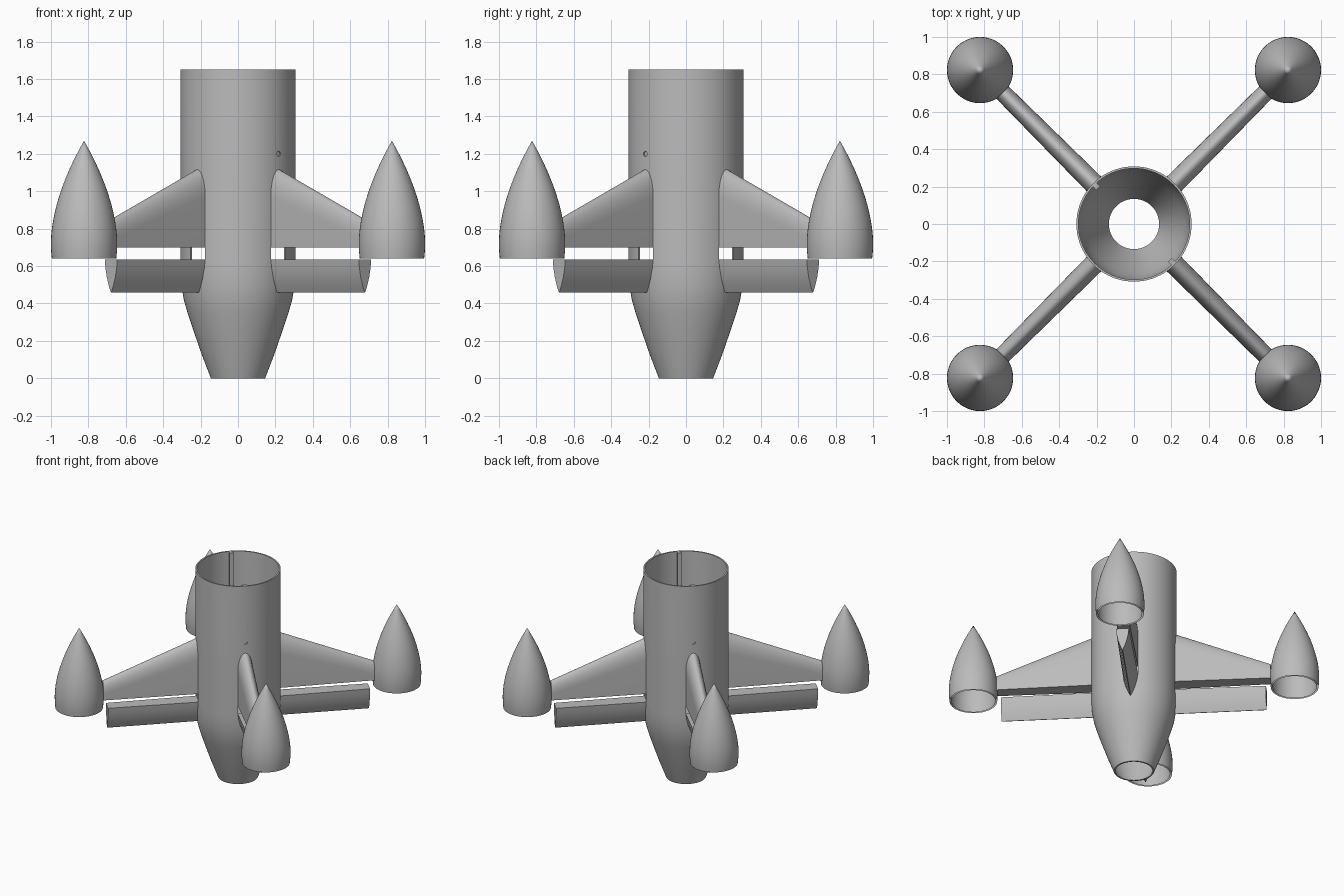
import bpy, bmesh, math
from mathutils import Matrix, Vector

if "Cube" in bpy.data.objects:
    bpy.data.objects.remove(bpy.data.objects["Cube"], do_unlink=True)

grey = bpy.data.materials.new("plain_grey")
grey.use_nodes = True
grey.diffuse_color = (0.5, 0.5, 0.5, 1)
grey.node_tree.nodes["Principled BSDF"].inputs["Base Color"].default_value = (0.5, 0.5, 0.5, 1)


def finish(bm, name, smooth=True):
    bmesh.ops.recalc_face_normals(bm, faces=bm.faces)
    mesh = bpy.data.meshes.new(name)
    bm.to_mesh(mesh)
    bm.free()
    mesh.materials.append(grey)
    obj = bpy.data.objects.new(name, mesh)
    bpy.context.collection.objects.link(obj)
    if smooth:
        bpy.ops.object.select_all(action="DESELECT")
        obj.select_set(True)
        bpy.context.view_layer.objects.active = obj
        bpy.ops.object.shade_smooth_by_angle(angle=math.radians(30))
    return obj


def lathe(name, profile, closed, steps=64):
    """Spin an (r, z) outline around the z axis."""
    bm = bmesh.new()
    verts = [bm.verts.new((r, 0, z)) for r, z in profile]
    edges = [bm.edges.new(p) for p in zip(verts, verts[1:])]
    if closed:
        edges.append(bm.edges.new((verts[-1], verts[0])))
    bmesh.ops.spin(bm, geom=verts + edges, cent=(0, 0, 0), axis=(0, 0, 1),
                   angle=math.tau, steps=steps, use_duplicate=False)
    bmesh.ops.remove_doubles(bm, verts=bm.verts, dist=0.0001)
    return finish(bm, name)


def loft(name, sections):
    """Join two matching closed outlines given as 3D points."""
    bm = bmesh.new()
    a, b = [[bm.verts.new(p) for p in s] for s in sections]
    n = len(a)
    for i in range(n):
        j = (i + 1) % n
        bm.faces.new((a[i], a[j], b[j], b[i]))
    bm.faces.new(a)
    bm.faces.new(b[::-1])
    return finish(bm, name)


def box(name, size, place):
    bm = bmesh.new()
    bmesh.ops.create_cube(bm, size=1, matrix=place @ Matrix.Diagonal((*size, 1)))
    return finish(bm, name, False)


def cut(target, cutter):
    cutter.hide_render = True
    mod = target.modifiers.new("cut", "BOOLEAN")
    mod.object = cutter
    mod.operation = "DIFFERENCE"
    mod.solver = "EXACT"
    bpy.context.view_layer.objects.active = target
    bpy.ops.object.modifier_apply(modifier=mod.name)
    bpy.data.objects.remove(cutter, do_unlink=True)


def turn(degrees):
    return Matrix.Rotation(math.radians(degrees), 4, "Z")


# Hollow fuselage with a narrowed tail
outer = [(0.145, 0), (0.195, 0.13), (0.24, 0.26), (0.27, 0.35), (0.29, 0.42),
         (0.301, 0.49), (0.307, 0.56), (0.308, 0.62), (0.308, 1.65)]
inner = [(r - 0.011, z) for r, z in reversed(outer)]
fuselage = lathe("fuselage", outer + inner, True, 80)

# Slots in the fuselage behind each wing, and two small side holes
for angle in (45, 135, 225, 315):
    cut(fuselage, box("slot_cutter", (0.12, 0.11, 0.065),
                      turn(angle) @ Matrix.Translation((0.3, 0, 0.6675))))
for angle in (135, 315):
    bm = bmesh.new()
    bmesh.ops.create_cone(bm, cap_ends=True, segments=16, radius1=0.014, radius2=0.014, depth=0.1,
                          matrix=turn(angle) @ Matrix.Translation((0.31, 0, 1.2))
                          @ Matrix.Rotation(math.pi / 2, 4, "Y"))
    cut(fuselage, finish(bm, "hole_cutter", False))
    box("inner_rail", (0.028, 0.028, 0.55),
        turn(angle) @ Matrix.Translation((0.286, 0, 1.374)))


def wing_section(s, top, half, nose, bottom=0.70):
    """Rounded leading edge, nearly flat sides, square trailing edge."""
    arc = [(half * math.cos(t), top - nose * (1 - math.sin(t)))
           for t in (math.pi * k / 20 for k in range(21))]
    return [Vector((s, y, z)) for y, z in [(half, bottom)] + arc + [(-half, bottom)]]


def flap_section(s, half):
    """Tapered control surface with slightly bowed sides."""
    side = [(half, 0.635), (half * 0.9, 0.59), (half * 0.68, 0.54), (half * 0.38, 0.497), (0.002, 0.46)]
    outline = side + [(-y, z) for y, z in reversed(side)]
    return [Vector((s, y, z)) for y, z in outline]


# Hollow pod outline: pointed arch with a slightly drawn-in mouth
pod_outer = [(0.172, 0.64), (0.176, 0.68), (0.177, 0.73)]
pod_outer += [(0.177 * (1 - k / 14) ** 0.9 * (1 + 0.85 * k / 14) ** 0.95, 0.73 + 0.54 * k / 14)
              for k in range(1, 14)]
pod_outer = pod_outer[:3] + [(0.177 * (1 - (k / 14) ** 1.75), 0.73 + 0.54 * k / 14)
                             for k in range(1, 15)]
pod_inner = [(max(r - 0.012, 0), z - 0.02 * max(0, (z - 0.7) / 0.57)) for r, z in reversed(pod_outer)]
pod_inner = [(0, 1.23)] + [p for p in pod_inner if p[0] > 0.01]

# Four wings, flaps and pods on the diagonals
for label, angle in (("back_left", 45), ("back_right", 135), ("front_right", 225), ("front_left", 315)):
    wing = loft("wing_" + label, (wing_section(0.299, 1.12, 0.055, 0.15),
                                  wing_section(0.993, 0.835, 0.046, 0.09)))
    flap = loft("flap_" + label, (flap_section(0.295, 0.055), flap_section(0.96, 0.047)))
    pod = lathe("pod_" + label, pod_outer + pod_inner, False, 48)
    pod.data.transform(Matrix.Translation((1.164, 0, 0)))
    for part in (wing, flap, pod):
        part.data.transform(turn(angle))
